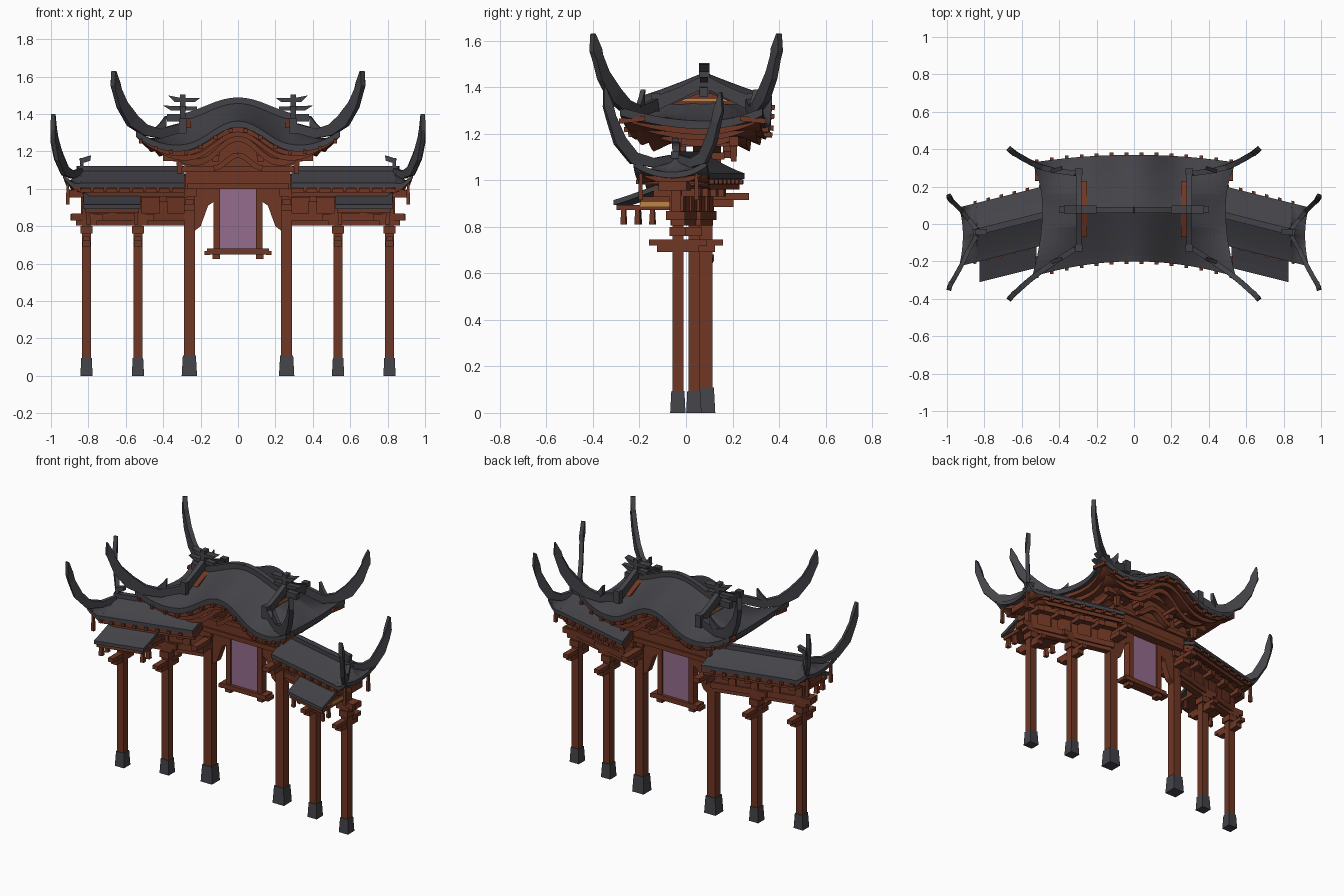
import bpy, bmesh, math
from mathutils import Vector as V

if "Cube" in bpy.data.objects:
    bpy.data.objects.remove(bpy.data.objects["Cube"])

def material(name, rgb):
    m = bpy.data.materials.new(name)
    m.diffuse_color = (*rgb, 1)
    m.use_nodes = True
    m.node_tree.nodes["Principled BSDF"].inputs["Base Color"].default_value = m.diffuse_color
    return m

WOOD = material("red_brown_wood", (0.16, 0.038, 0.018))
SLATE = material("dark_slate", (0.056, 0.056, 0.066))
PURPLE = material("purple_panel", (0.30, 0.15, 0.27))
TAN = material("tan_trim", (0.5, 0.24, 0.06))

# ---------- helpers (everything is mirrored across x = 0) ----------
def make(name, verts, faces, mat):
    me = bpy.data.meshes.new(name)
    me.from_pydata([tuple(v) for v in verts], [], faces)
    bm = bmesh.new()
    bm.from_mesh(me)
    bmesh.ops.recalc_face_normals(bm, faces=bm.faces)
    bm.to_mesh(me)
    bm.free()
    me.materials.append(mat)
    ob = bpy.data.objects.new(name, me)
    bpy.context.collection.objects.link(ob)
    ob.modifiers.new("mirror", 'MIRROR').use_clip = False
    return ob

CUBE = [(0, 1, 2, 3), (4, 5, 6, 7), (0, 1, 5, 4), (1, 2, 6, 5), (2, 3, 7, 6), (3, 0, 4, 7)]

def box(name, x, y, z, mat=WOOD, taper=1.0, skew=None):
    """x, y, z are (low, high); skew(x) shifts y so parts follow the angled wing."""
    cx, cy = sum(x) / 2, sum(y) / 2
    vs = []
    for zz, k in ((z[0], 1), (z[1], taper)):
        for i, j in ((0, 0), (1, 0), (1, 1), (0, 1)):
            px, py = cx + (x[i] - cx) * k, cy + (y[j] - cy) * k
            vs.append((px, py + (skew(px) if skew else 0), zz))
    return make(name, vs, CUBE, mat)

def prism(name, pts, axis, lo, hi, mat=WOOD):
    n = len(pts)
    put = (lambda a, b, d: (d, a, b)) if axis == 'x' else (lambda a, b, d: (a, d, b))
    vs = [put(a, b, d) for d in (lo, hi) for a, b in pts]
    fs = [tuple(range(n)), tuple(range(n, 2 * n))]
    fs += [(i, (i + 1) % n, (i + 1) % n + n, i + n) for i in range(n)]
    return make(name, vs, fs, mat)

def sheet(name, f, nu, nv, thick, mat):
    """Thick curved slab from f(u, v), u in 0..1 and v in -1..1."""
    top = [V(f(i / nu, -1 + 2 * j / nv)) for i in range(nu + 1) for j in range(nv + 1)]
    n, w = len(top), nv + 1
    fs = []
    for i in range(nu):
        for j in range(nv):
            q = (i * w + j, i * w + j + 1, i * w + w + j + 1, i * w + w + j)
            fs += [q, tuple(k + n for k in q)]
    rim = [i * w for i in range(nu + 1)] + [nu * w + j for j in range(1, w)]
    rim += [i * w + nv for i in range(nu - 1, -1, -1)] + list(range(nv - 1, 0, -1))
    fs += [(a, b, b + n, a + n) for a, b in zip(rim, rim[1:] + rim[:1])]
    return make(name, top + [p - V((0, 0, thick)) for p in top], fs, mat)

def sweep(name, path, heights, width, mat=SLATE):
    """Rectangular bar along a path with a height for each point."""
    pts, vs, fs = [V(p) for p in path], [], []
    for i, p in enumerate(pts):
        t = (pts[min(i + 1, len(pts) - 1)] - pts[max(i - 1, 0)]).normalized()
        side = t.cross(V((0, 0, 1))).normalized()
        up = side.cross(t) * heights[i] / 2
        s = side * width / 2
        vs += [p - s - up, p + s - up, p + s + up, p - s + up]
    for i in range(len(pts) - 1):
        a = 4 * i
        fs += [(a + k, a + (k + 1) % 4, a + 4 + (k + 1) % 4, a + 4 + k) for k in range(4)]
    fs += [(0, 1, 2, 3), tuple(range(len(vs) - 4, len(vs)))]
    return make(name, vs, fs, mat)

def hip_roof(x0, xg, yc, yf, yb, eave, ridge, cap, side_x, side_z, split):
    """Surface: gabled section from x0 to xg, then a skirt with upturned corners."""
    def slope(x, v):
        return eave(x) + (ridge(x) - eave(x)) * (1 - abs(v)) ** 1.15
    def f(u, v):
        s = max(0, (u - split) / (1 - split))
        def flat(w):
            return (1 - s) * min(slope(xg, w), cap) + s * side_z(w)
        x = x0 + (xg - x0) * u / split if s == 0 else xg + (side_x(v) - xg) * s
        y = yc(x) + (yf(x) - yc(x)) * max(-v, 0) + (yb(x) - yc(x)) * max(v, 0)
        if s == 0:
            return (x, y, slope(x, v))
        edge = eave(xg + (side_x(1) - xg) * s) - flat(1)
        return (x, y, flat(v) + edge * abs(v) ** 3 - 0.03 * s * (1 - s))
    return f

def shrink(f, x0, yc, k, dz):
    def g(u, v):
        x, y, z = f(u, v)
        nx = x0 + (x - x0) * k
        return (nx, yc(nx) + (y - yc(x)) * k, z - dz)
    return g

def bump(t):
    return 0.5 + 0.5 * math.cos(math.pi * min(1, abs(t)))

# ---------- main roof ----------
mid = lambda x: 0.08
eave = lambda x: 1.237 + 0.125 * bump(x / 0.3) + 0.08 * max(0, (x - 0.3) / 0.25) ** 2
ridge = lambda x: 1.375 + 0.09 * bump(x / 0.34)
front_y = lambda x: -0.20 - 0.28 * x * x
back_y = lambda x: 0.37 - 0.14 * x * x
main = hip_roof(0, 0.29, mid, front_y, back_y, eave, ridge, 1.335,
                lambda v: 0.49 + 0.055 * v * v, lambda v: 1.255 + 0.06 * v * v, 0.6)
sheet("main_roof_tiles", main, 24, 20, 0.035, SLATE)
sheet("main_eave_boards", shrink(main, 0, mid, 0.95, 0.034), 24, 20, 0.025, WOOD)
sheet("main_eave_lower_boards", shrink(main, 0, mid, 0.86, 0.055), 24, 20, 0.028, WOOD)
sheet("main_bracket_boards", shrink(main, 0, mid, 0.7, 0.075), 24, 20, 0.035, WOOD)
# rafters with ends just past the eaves
for i in range(7):
    x = 0.04 + 0.08 * i
    for ye, d in ((front_y(x), 1), (back_y(x), -1)):
        z = eave(x) - 0.045
        sweep("rafter", [(x, ye - 0.012 * d, z), (x, ye + 0.1 * d, z + 0.012)], [0.022] * 2, 0.02, WOOD)
# ridge, gables, descending ridges and ridge-end ornaments
xs = [i * 0.038 for i in range(11)]
sweep("main_ridge", [(x, 0.075, ridge(x) + 0.004) for x in xs], [0.04] * 11, 0.034)
prism("gable_wall", [(-0.07, 1.325), (0.23, 1.325), (0.08, 1.385)], 'x', 0.25, 0.3)
prism("gable_trim", [(-0.02, 1.34), (0.18, 1.34), (0.16, 1.35), (0, 1.35)], 'x', 0.295, 0.304, TAN)
for ye in (-0.13, 0.28):
    sweep("descending_ridge", [(0.295, 0.08, 1.425), (0.295, 0.08 + (ye - 0.08) * 0.5, 1.375),
                               (0.295, ye, 1.33)], [0.05, 0.05, 0.06], 0.03)
    box("ridge_end_block", (0.275, 0.315), (ye - 0.018, ye + 0.018), (1.295, 1.375), SLATE)
box("ridge_ornament_post", (0.28, 0.31), (0.055, 0.1), (1.37, 1.505), SLATE)
prism("ridge_ornament_bar", [(0.2, 1.487), (0.23, 1.465), (0.34, 1.465), (0.375, 1.5), (0.3, 1.485)],
      'y', 0.055, 0.1, SLATE)
prism("ridge_ornament_lower_bar", [(0.22, 1.42), (0.36, 1.42), (0.40, 1.445), (0.22, 1.44)],
      'y', 0.06, 0.095, SLATE)

# main corner horns
HX = [0.31, 0.42, 0.5, 0.565, 0.62, 0.648, 0.655, 0.664]
HZ = [1.325, 1.295, 1.315, 1.365, 1.45, 1.53, 1.56, 1.63]
HH = [0.05, 0.05, 0.06, 0.075, 0.06, 0.045, 0.05, 0.008]
for ys in ([-0.13, -0.2, -0.255, -0.305, -0.355, -0.38, -0.388, -0.4],
           [0.27, 0.285, 0.305, 0.335, 0.367, 0.385, 0.39, 0.4]):
    sweep("main_horn", list(zip(HX, ys, HZ)), HH, 0.028)
    sweep("hip_fin", [(0.43, ys[1], 1.31), (0.40, ys[1] + 0.01, 1.345), (0.385, ys[1] + 0.015, 1.39)],
          [0.04, 0.035, 0.004], 0.02)

# ---------- centre body ----------
prism("centre_wall", [(0, 1.0), (0.28, 1.0), (0.28, 1.12), (0.33, 1.15), (0.36, 1.2), (0.25, 1.2),
                      (0.15, 1.26), (0, 1.3)], 'y', 0.03, 0.15)
box("centre_lintel", (0, 0.30), (0.015, 0.165), (1.09, 1.12))
box("centre_base_beam", (0, 0.27), (0.02, 0.16), (1.0, 1.03))
for y in (-0.02, 0.18):
    for r, z in ((0.3, 1.20), (0.13, 1.11)):
        sweep("arch_moulding", [(r * i / 6, y, z + 0.07 * bump(i / 6)) for i in range(7)], [0.028] * 7, 0.04, WOOD)
for x in (0.12, 0.22, 0.32):
    box("roof_bracket", (x - 0.018, x + 0.018), (-0.05, 0.22), (1.145, 1.18))
    box("roof_bracket_upper", (x - 0.022, x + 0.022), (-0.11, 0.28), (1.175, 1.2))
for y in (-0.04, 0.205):
    box("bracket_pendant", (0.3, 0.325), (y - 0.012, y + 0.012), (1.08, 1.17), taper=1.4)
    box("side_bracket", (0.22, 0.4), (y - 0.02, y + 0.02), (1.15, 1.19))

# hanging panel
box("purple_panel", (0, 0.097), (0.07, 0.1), (0.675, 1.005), PURPLE)
box("panel_side_frame", (0.095, 0.13), (0.06, 0.11), (0.66, 1.01))
box("panel_sill", (0, 0.165), (0.05, 0.12), (0.65, 0.68))
box("panel_sill_end", (0.15, 0.18), (0.055, 0.115), (0.645, 0.668))
box("panel_foot", (0.095, 0.135), (0.06, 0.11), (0.625, 0.652))
prism("curved_bracket", [(0.24, 0.77), (0.20, 0.80), (0.178, 0.86), (0.16, 0.91), (0.13, 0.93),
                         (0.13, 1.02), (0.24, 1.02)], 'y', 0.065, 0.11)

# ---------- posts ----------
def wing_y(x):
    return 0.035 - 0.25 * (x - 0.53)

for x, y, r, b, hb, top in ((0.26, 0.085, 0.029, 0.041, 0.11, 1.08), (0.535, wing_y(0.535), 0.024, 0.033, 0.095, 0.87),
                            (0.81, wing_y(0.81), 0.024, 0.033, 0.095, 0.87)):
    box("post", (x - r, x + r), (y - r, y + r), (0.05, top))
    box("post_stone_base", (x - b, x + b), (y - b, y + b), (0, hb), SLATE, taper=0.85)
    if x < 0.3:
        box("post_arm", (x - 0.022, x + 0.022), (y - 0.17, y + 0.185), (0.915, 0.945))
        box("post_arm_lower", (x - 0.03, x + 0.03), (y - 0.12, y + 0.12), (0.885, 0.917))
        box("post_cap", (x - 0.037, x + 0.037), (y - 0.045, y + 0.045), (0.96, 1.0))
        continue
    box("cross_arm", (x - 0.018, x + 0.018), (y - 0.125, y + 0.125), (0.72, 0.745))
    box("cross_arm_lower", (x - 0.021, x + 0.021), (y - 0.09, y + 0.09), (0.692, 0.72))
    box("post_block", (x - 0.032, x + 0.032), (y - 0.035, y + 0.035), (0.76, 0.80))
    box("side_arm_lower", (x - 0.055, x + 0.055), (y - 0.03, y + 0.03), (0.805, 0.83))
    box("side_arm", (x - 0.085, x + 0.085), (y - 0.03, y + 0.03), (0.83, 0.865))

# ---------- angled wings ----------
wing = hip_roof(0.285, 0.84, wing_y, lambda x: wing_y(x) - 0.16, lambda x: wing_y(x) + 0.155,
                lambda x: 1.03 + 0.05 * max(0, (x - 0.84) / 0.09) ** 2, lambda x: 1.105, 1.105,
                lambda v: 0.915 + 0.02 * v * v, lambda v: 1.035 + 0.04 * v * v, 0.7)
sheet("wing_roof_tiles", wing, 20, 12, 0.025, SLATE)
sheet("wing_eave_boards", shrink(wing, 0.285, wing_y, 0.96, 0.027), 20, 12, 0.022, WOOD)
sheet("wing_eave_lower_boards", shrink(wing, 0.285, wing_y, 0.86, 0.045), 20, 12, 0.025, WOOD)
sweep("wing_ridge", [(0.29, wing_y(0.29), 1.108), (0.86, wing_y(0.86), 1.108)], [0.03] * 2, 0.034)
for i in range(8):
    x = 0.36 + 0.07 * i
    for d in (-1, 1):
        box("wing_rafter", (x - 0.009, x + 0.009), sorted((d * 0.06, d * 0.168)), (0.985, 1.004), skew=wing_y)
box("wing_ornament_post", (0.825, 0.845), (-0.015, 0.015), (1.1, 1.165), SLATE, skew=wing_y)
prism("wing_ornament", [(0.785, 1.18), (0.79, 1.15), (0.84, 1.135), (0.85, 1.16)], 'y', -0.06, -0.03, SLATE)

# wing corner horns and hanging pendants
WX = [0.84, 0.885, 0.925, 0.958, 0.98, 0.985, 0.988]
WZ = [1.095, 1.075, 1.095, 1.17, 1.27, 1.32, 1.4]
WH = [0.03, 0.04, 0.055, 0.055, 0.04, 0.042, 0.008]
for ys, dz in (([-0.06, -0.14, -0.225, -0.285, -0.322, -0.335, -0.35], 0),
               ([-0.03, 0.025, 0.075, 0.108, 0.13, 0.14, 0.15], -0.02)):
    sweep("wing_horn", [(x, y, z + (dz if z > 1.2 else 0)) for x, y, z in zip(WX, ys, WZ)], WH, 0.024)
    box("eave_pendant", (0.9, 0.92), (ys[2] - 0.01 + (0.03 if dz == 0 else -0.03), ys[2] + 0.01 + (0.03 if dz == 0 else -0.03)),
        (0.915, 1.03), taper=0.7)

# wing beams and wall
box("wing_wall", (0.27, 0.84), (-0.02, 0.02), (0.85, 1.05), skew=wing_y)
box("wing_lower_beam", (0.27, 0.89), (-0.032, 0.032), (0.83, 0.868), skew=wing_y)
box("wing_under_beam", (0.29, 0.85), (-0.022, 0.022), (0.805, 0.832), skew=wing_y)
box("wing_upper_beam", (0.27, 0.90), (-0.06, 0.06), (0.955, 0.995), skew=wing_y)
for x in (0.40, 0.535, 0.67, 0.81):
    box("wing_bracket", (x - 0.02, x + 0.02), (-0.1, 0.1), (0.93, 0.965), skew=wing_y)
    box("wing_strut", (x - 0.022, x + 0.022), (-0.03, 0.03), (0.86, 0.935), skew=wing_y)

# small porch roof in front of each wing
def porch(u, v):
    x = 0.52 + 0.305 * u
    t = (v + 1) / 2
    return (x, wing_y(x) - 0.272 + 0.2 * t, 0.915 + 0.072 * t ** 1.1)
sheet("porch_tiles", porch, 1, 4, 0.022, SLATE)
box("porch_frame", (0.53, 0.815), (-0.262, -0.02), (0.872, 0.894), skew=wing_y)
for x in (0.545, 0.80):
    box("porch_side", (x - 0.012, x + 0.012), (-0.16, -0.02), (0.88, 0.93), skew=wing_y)
    for b in (-0.235, -0.175):
        box("porch_pendant", (x - 0.012, x + 0.012), (b - 0.012, b + 0.012), (0.81, 0.88), taper=0.7, skew=wing_y)
box("porch_side_trim", (0.812, 0.818), (-0.16, -0.03), (0.888, 0.906), TAN, skew=wing_y)
